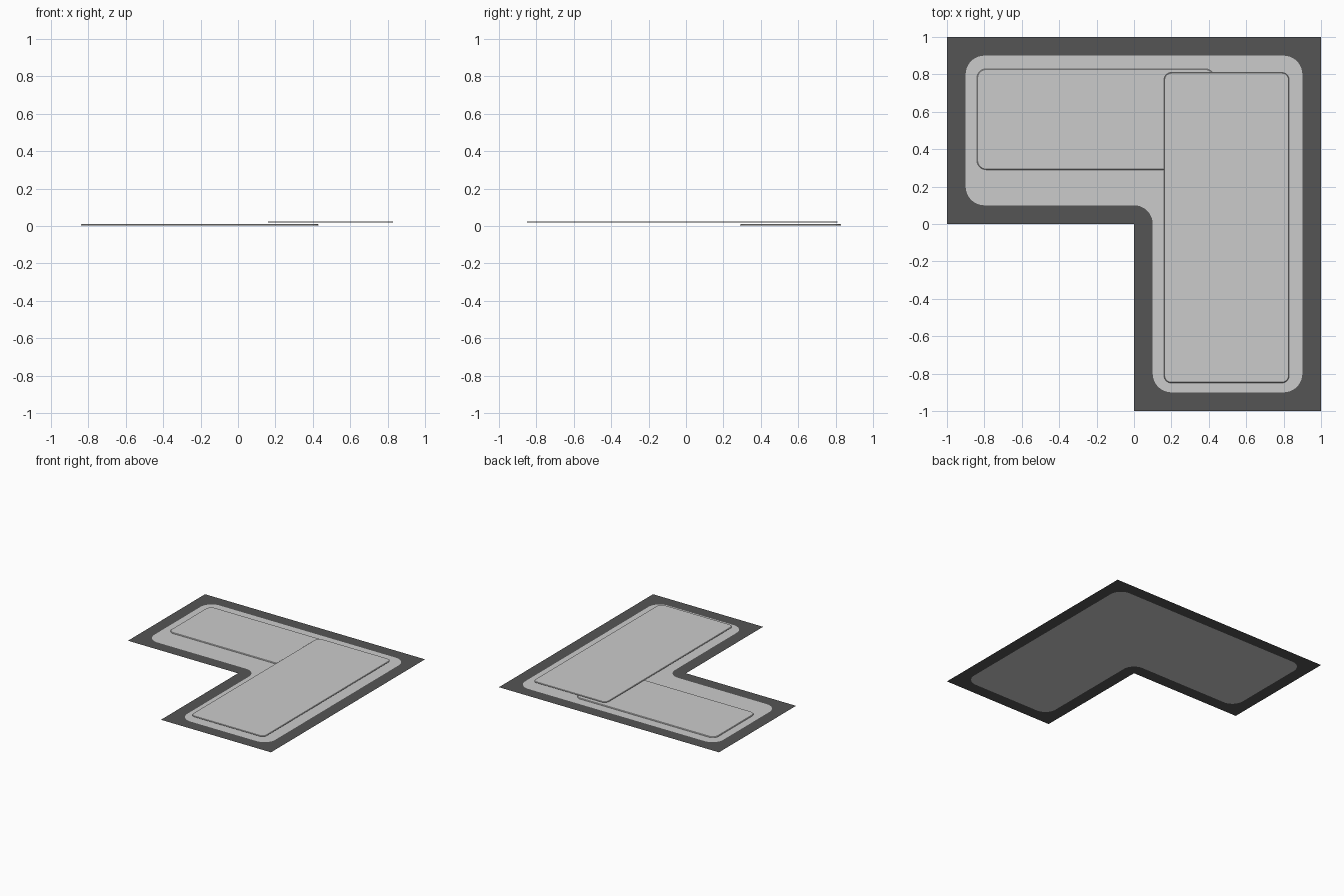
import bpy, bmesh, math

if "Cube" in bpy.data.objects:
    bpy.data.objects.remove(bpy.data.objects["Cube"])

dark = bpy.data.materials.new("dark_border")
dark.diffuse_color = (0.09, 0.09, 0.09, 1)
dark.use_nodes = True
dark.node_tree.nodes["Principled BSDF"].inputs["Base Color"].default_value = dark.diffuse_color
SEG = 12


def arc(cx, cy, r, a0, a1):
    """Points along a corner arc, angles in degrees."""
    return [(cx + r * math.cos(math.radians(a0 + (a1 - a0) * i / SEG)),
             cy + r * math.sin(math.radians(a0 + (a1 - a0) * i / SEG)))
            for i in range(SEG + 1)]


def finish(name, bm, mat=None):
    me = bpy.data.meshes.new(name)
    bm.to_mesh(me)
    bm.free()
    ob = bpy.data.objects.new(name, me)
    bpy.context.collection.objects.link(ob)
    if mat:
        me.materials.append(mat)
    return ob


# L outline corners, with arcs inset 0.1 from each (counter-clockwise)
outer = [(0, -1), (1, -1), (1, 1), (-1, 1), (-1, 0), (0, 0)]
arcs = [arc(0.2, -0.8, 0.1, 180, 270), arc(0.8, -0.8, 0.1, 270, 360),
        arc(0.8, 0.8, 0.1, 0, 90), arc(-0.8, 0.8, 0.1, 90, 180),
        arc(-0.8, 0.2, 0.1, 180, 270), arc(0, 0, 0.1, 90, 0)]

# Dark border: a fan at each corner and a quad along each side
bm = bmesh.new()
corner = [bm.verts.new((x, y, 0)) for x, y in outer]
inner = [[bm.verts.new((x, y, 0)) for x, y in a] for a in arcs]
for i in range(6):
    j = (i + 1) % 6
    for a, b in zip(inner[i], inner[i][1:]):
        bm.faces.new((corner[i], b, a))
    bm.faces.new((corner[i], corner[j], inner[j][0], inner[i][-1]))
bmesh.ops.recalc_face_normals(bm, faces=bm.faces)
bm.normal_update()
if bm.faces[:][0].normal.z < 0:
    bmesh.ops.reverse_faces(bm, faces=bm.faces)
finish("border", bm, dark)

# Grey inner floor
bm = bmesh.new()
face = bm.faces.new([bm.verts.new((x, y, 0)) for a in arcs for x, y in a])
bmesh.ops.triangulate(bm, faces=[face])
finish("floor_panel", bm)


def plate(name, x0, x1, y0, y1, z0, z1, r):
    """Thin rounded plate with a narrow sloped rim."""
    bm = bmesh.new()
    rings = []
    for inset, z in ((0, z0), (0, (z0 + z1) / 2), (0.004, z1)):
        pts = []
        for cx, cy, a in ((x1 - r, y0 + r, 270), (x1 - r, y1 - r, 0),
                          (x0 + r, y1 - r, 90), (x0 + r, y0 + r, 180)):
            pts += arc(cx, cy, r - inset, a, a + 90)
        rings.append([bm.verts.new((x, y, z)) for x, y in pts])
    n = len(rings[0])
    for lo, hi in zip(rings, rings[1:]):
        for i in range(n):
            j = (i + 1) % n
            bm.faces.new((lo[i], lo[j], hi[j], hi[i]))
    bm.faces.new(rings[-1])
    bm.faces.new(rings[0][::-1])
    finish(name, bm)


# Two overlapping plates
plate("lower_plate", -0.84, 0.43, 0.29, 0.83, 0.003, 0.01, 0.05)
plate("upper_plate", 0.16, 0.83, -0.85, 0.81, 0.019, 0.025, 0.04)
